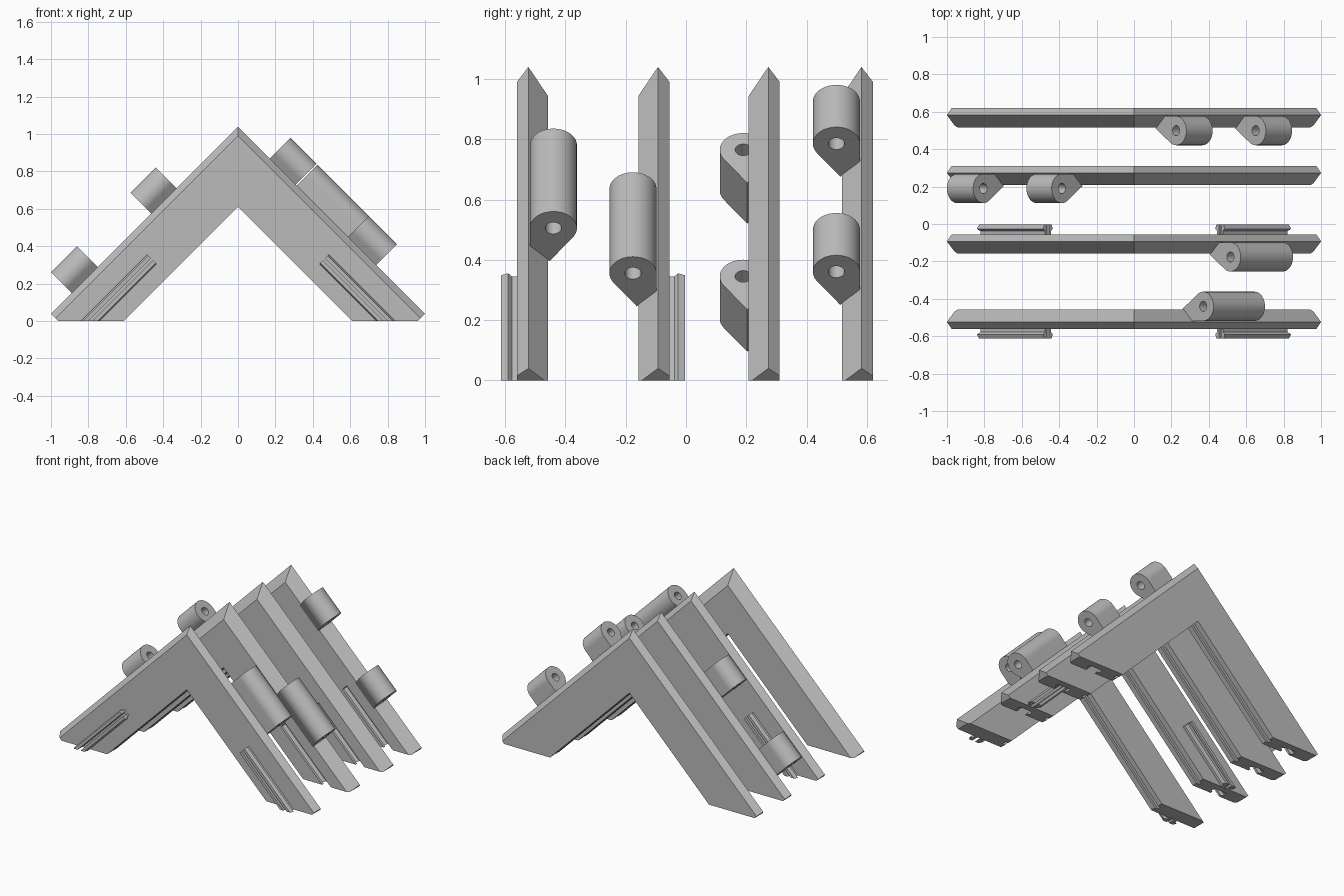
import bpy, bmesh
from math import sin, cos, radians, sqrt

cube = bpy.data.objects.get("Cube")
if cube:
    bpy.data.objects.remove(cube, do_unlink=True)

grey = bpy.data.materials.new("plain_grey")
grey.use_nodes = True
color = (0.5, 0.5, 0.5, 1)
grey.diffuse_color = color
grey.node_tree.nodes["Principled BSDF"].inputs["Base Color"].default_value = color

K = 1 / sqrt(2)
APEX = 1.04


def place(side, c, a, n, ridge, flip):
    """c runs down the leg, n is height above the ridge, a is sideways from it."""
    return (side * (APEX / 2 + c / 2 + n * K), ridge - flip * a, APEX / 2 - c / 2 + n * K)


def loft(name, rings, clip=True):
    """Join matching rings of points into a closed solid standing on the floor."""
    bm = bmesh.new()
    loops = [[bm.verts.new(p) for p in ring] for ring in rings]
    for r, s in zip(loops, loops[1:]):
        for i in range(len(r)):
            j = (i + 1) % len(r)
            bm.faces.new((r[i], r[j], s[j], s[i]))
    bm.faces.new(loops[0])
    bm.faces.new(loops[-1])
    if clip:
        geom = bm.verts[:] + bm.edges[:] + bm.faces[:]
        cut = bmesh.ops.bisect_plane(bm, geom=geom, plane_co=(0, 0, 0),
                                     plane_no=(0, 0, -1), clear_outer=True)
        edges = [e for e in cut["geom_cut"] if isinstance(e, bmesh.types.BMEdge)]
        if edges:
            bmesh.ops.holes_fill(bm, edges=[e for e in bm.edges if e.is_boundary], sides=0)
    bmesh.ops.recalc_face_normals(bm, faces=bm.faces)
    mesh = bpy.data.meshes.new(name)
    bm.to_mesh(mesh)
    bm.free()
    mesh.materials.append(grey)
    obj = bpy.data.objects.new(name, mesh)
    bpy.context.collection.objects.link(obj)
    return obj


def leg_prism(name, section, side, c0, c1, ridge, flip, clip=True):
    rings = [[place(side, c, a, n, ridge, flip) for a, n in section] for c in (c0, c1)]
    return loft(name, rings, clip)


def carve(obj, cutters):
    """Cut the helpers out of the part, then remove them."""
    bpy.context.view_layer.objects.active = obj
    for cutter in cutters:
        cutter.hide_render = True
        mod = obj.modifiers.new("cut", 'BOOLEAN')
        mod.operation = 'DIFFERENCE'
        mod.solver = 'EXACT'
        mod.object = cutter
        bpy.ops.object.modifier_apply(modifier=mod.name)
        bpy.data.objects.remove(cutter, do_unlink=True)


# Chevron section: off-centre ridge, two slopes, shallow channel in the inner face
FLOOR = -0.304
BAR = [(0, 0), (0.065, -0.068), (0.065, FLOOR), (0.03, FLOOR), (0.03, FLOOR + 0.015),
       (0, FLOOR + 0.015), (0, FLOOR), (-0.038, FLOOR), (-0.038, -0.035)]


def chevron(name, ridge, flip):
    end = 0.96
    rings = [[place(-1, end, a, n, ridge, flip) for a, n in BAR],
             [place(1, -APEX - 2 * n * K, a, n, ridge, flip) for a, n in BAR],
             [place(1, end, a, n, ridge, flip) for a, n in BAR]]
    return loft(name, rings)


# Split snap rail: two hooked prongs either side of a slit
MID = -0.177


def prong(sign):
    shape = [(0, 0.008), (0, 0.022), (0.018, 0.022), (0.03, 0.036), (0.053, 0.027), (0.053, 0.008)]
    return [(-0.037 - d, MID + sign * w) for d, w in shape]


# Matching slot section in the opposite face
SLOT_HALF = [(-0.01, 0.024), (0.018, 0.024), (0.03, 0.038), (0.057, 0.03)]
SLOT = ([(0.065 - d, MID + w) for d, w in SLOT_HALF]
        + [(0.065 - d, MID - w) for d, w in reversed(SLOT_HALF)])

# Hinge knuckle: round barrel running down to a wedge against the slope
R = 0.078
CA, CN = 0.083, 0.078


def circle(radius, start, stop, count):
    angles = [radians(start + (stop - start) * i / count) for i in range(count + 1)]
    return [(CA + radius * cos(t), CN + radius * sin(t)) for t in angles]


KNUCKLE = circle(R, -35, 180, 36) + [(0.005, -0.005), (0.07, -0.077)]
PIN = circle(0.027, 0, 350, 35)


def knuckle(name, side, x_top, x_low, ridge, flip):
    c0, c1 = (2 * x - APEX - 2 * CN * K for x in (x_top, x_low))
    body = leg_prism(name, KNUCKLE, side, c0, c1, ridge, flip, False)
    hole = leg_prism("pin_cutter", PIN, side, c0 - 0.1, c1 + 0.1, ridge, flip, False)
    carve(body, [hole])
    bpy.ops.object.select_all(action='DESELECT')
    body.select_set(True)
    bpy.context.view_layer.objects.active = body
    bpy.ops.object.shade_smooth_by_angle(angle=radians(30))


# name, ridge y, flip, rails, slots, knuckles (side, upper x, lower x)
BARS = [
    ("front", -0.523, -1, True, False, [(1, 0.37, 0.645)]),
    ("second", -0.093, 1, True, True, [(1, 0.515, 0.795)]),
    ("third", 0.273, 1, False, True, [(-1, 0.385, 0.52), (-1, 0.805, 0.945)]),
    ("back", 0.582, 1, False, True, [(1, 0.225, 0.365), (1, 0.65, 0.79)]),
]

for label, ridge, flip, rails, slots, knuckles in BARS:
    bar = chevron(label + "_chevron", ridge, flip)
    if slots:
        carve(bar, [leg_prism("slot_cutter", SLOT, s, 0.12, 1.1, ridge, flip, False)
                    for s in (-1, 1)])
    if rails:
        for side, word in ((-1, "right"), (1, "left")):
            for sign, edge in ((1, "upper"), (-1, "lower")):
                leg_prism(f"{label}_{word}_{edge}_rail", prong(sign), side,
                          0.13, 1.0, ridge, flip)
    for i, (side, top, low) in enumerate(knuckles):
        knuckle(f"{label}_hinge_knuckle_{i + 1}", side, top, low, ridge, flip)
